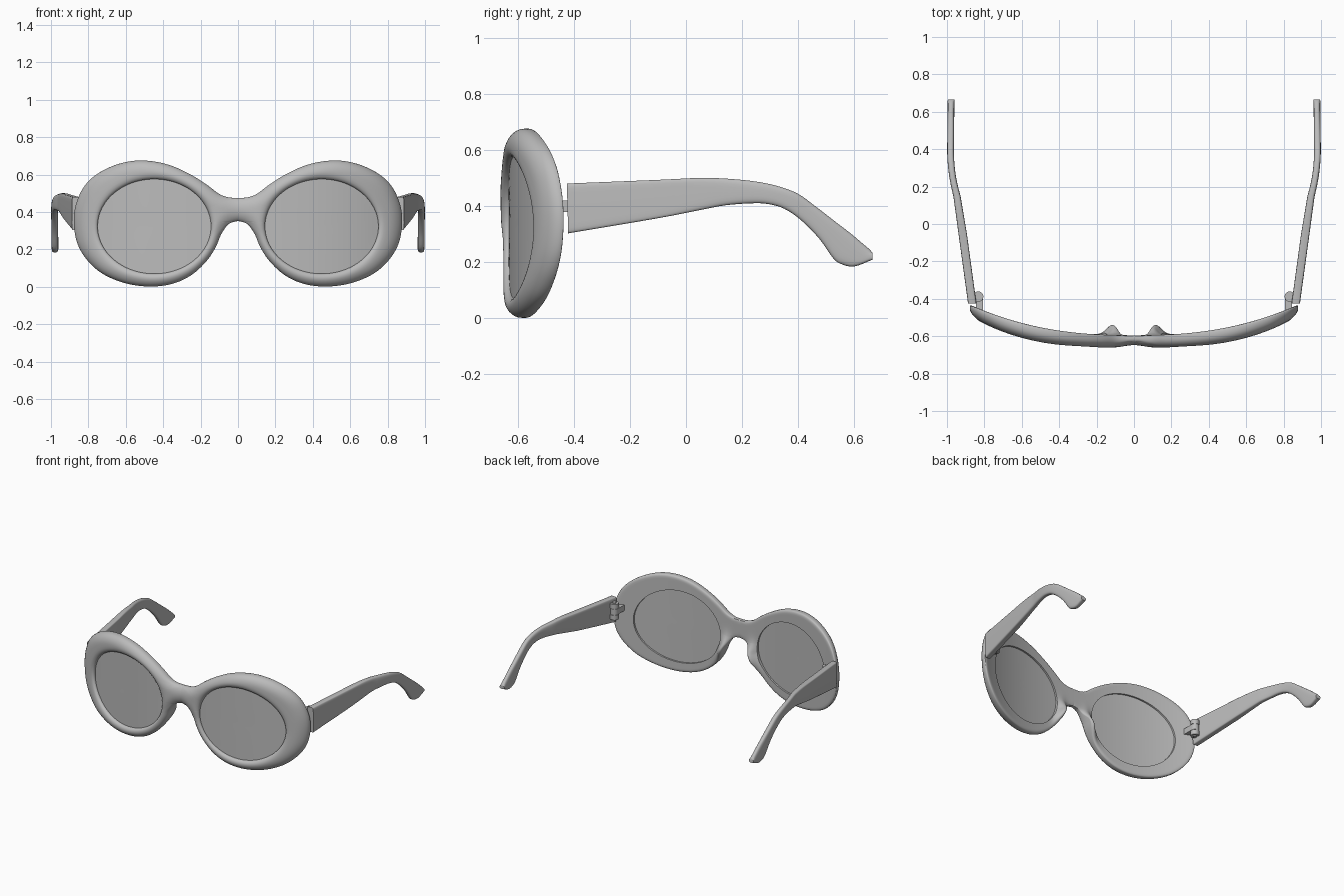
import bpy, bmesh, math
from mathutils import Vector

if "Cube" in bpy.data.objects:
    bpy.data.objects.remove(bpy.data.objects["Cube"])

grey = bpy.data.materials.new("plain grey")
grey.diffuse_color = (0.5, 0.5, 0.5, 1)
grey.use_nodes = True
grey.node_tree.nodes["Principled BSDF"].inputs["Base Color"].default_value = grey.diffuse_color


def make(name, verts, faces, angle=35, mirror=True):
    """Mesh object, smooth with sharp edges kept, mirrored to the left side."""
    me = bpy.data.meshes.new(name)
    bm = bmesh.new()
    vs = [bm.verts.new(v) for v in verts]
    for f in faces:
        bm.faces.new([vs[i] for i in f])
    bmesh.ops.recalc_face_normals(bm, faces=bm.faces[:])
    bm.to_mesh(me)
    bm.free()
    ob = bpy.data.objects.new(name, me)
    bpy.context.collection.objects.link(ob)
    me.materials.append(grey)
    bpy.ops.object.select_all(action='DESELECT')
    ob.select_set(True)
    bpy.context.view_layer.objects.active = ob
    bpy.ops.object.shade_smooth_by_angle(angle=math.radians(angle))
    if mirror:
        m = ob.modifiers.new("mirror", 'MIRROR')
        m.merge_threshold = 0.0005
    return ob


def spline(pts, n):
    """Catmull-Rom curve through points of any dimension."""
    p = [Vector(q) for q in pts]
    p = [2 * p[0] - p[1]] + p + [2 * p[-1] - p[-2]]
    out = []
    for i in range(1, len(p) - 2):
        a, b, c, d = p[i - 1:i + 3]
        for k in range(n):
            t = k / n
            out.append(0.5 * (2 * b + (c - a) * t + (2 * a - 5 * b + 4 * c - d) * t * t
                              + (3 * b - a - 3 * c + d) * t ** 3))
    return out + [p[-2]]


# Wrap curves of the front and back of the frame
def y_front(x):
    return -0.663 + 0.15 * (abs(x) / 0.84) ** 3 + 0.015 * math.exp(-(x / 0.08) ** 2)


def y_back(x):
    return -0.595 + 0.165 * (abs(x) / 0.88) ** 2.4


def rounding(d, r):
    t = max(0.0, 1 - d / r)
    return 1 - math.sqrt(max(0.0, 1 - t * t))


# Frame: one half around a lens opening, ending on the middle of the bridge
C, A, B = Vector((0.4475, 0.3225)), 0.303, 0.253
outline = spline([
    (0, .475), (.05, .478), (.1, .496), (.17, .548), (.25, .598), (.35, .645), (.45, .67),
    (.55, .674), (.65, .653), (.75, .605), (.82, .54), (.86, .46), (.877, .38), (.873, .29),
    (.85, .21), (.80, .135), (.72, .067), (.6, .018), (.47, .001), (.35, .016), (.25, .062),
    (.17, .135), (.12, .21), (.09, .28), (.05, .335), (0, .352)], 5)
outline[0].x = outline[-1].x = 0
centre_line = [Vector((0, .352 + .123 * (.5 - .5 * math.cos(math.pi * k / 9)))) for k in range(1, 9)]
loop = outline + centre_line
n, K = len(loop), 12


def edge_dist(p):
    return min((p - q).length for q in outline)


front, back = [], []
for k in range(K + 1):
    s = .5 - .5 * math.cos(math.pi * k / K)
    for P in loop:
        d = P - C
        I = C + d / math.hypot(d.x / A, d.y / B)
        q = I.lerp(P, s)
        x, z = q
        e, i = edge_dist(q), (q - I).length
        thick = y_back(x) - y_front(x)
        yf = y_front(x) + .65 * thick * rounding(e, .065) + .025 * rounding(i, .04)
        # nose pads swell from the back beside the bridge
        cx = .10 + max(0, .28 - z) * .45
        pad = .055 * math.exp(-((x - cx) / .032) ** 2 - ((z - .25) / .075) ** 2)
        yb = y_back(x) + pad - .15 * thick * rounding(e, .02)
        front.append((x, yf, z))
        back.append((x, yb, z))
rings = front + [v for k in range(K, -1, -1) for v in back[k * n:(k + 1) * n]]
R = 2 * (K + 1)
faces = []
for r in range(R):
    for j in range(n):
        j2, r2 = (j + 1) % n, (r + 1) % R
        if r == K and loop[j].x < 1e-6 and loop[j2].x < 1e-6:
            continue                      # open where the halves join
        faces.append((r * n + j, r * n + j2, r2 * n + j2, r2 * n + j))
make("frame", rings, faces, 50)

# Lenses: curved discs set into the openings
S, L = 64, 8
verts, faces = [], []
for side in (0, 1):
    base = len(verts)
    for k in range(L + 1):
        for j in range(S if k else 1):
            a = 2 * math.pi * j / S
            x = C.x + A * 1.012 * k / L * math.cos(a)
            z = C.y + B * 1.012 * k / L * math.sin(a)
            verts.append((x, y_back(x) - .012 if side else y_front(x) + .029, z))
    for j in range(S):
        j2 = (j + 1) % S
        faces.append((base, base + 1 + j, base + 1 + j2))
        for k in range(L - 1):
            o = base + 1 + k * S
            faces.append((o + j, o + j2, o + S + j2, o + S + j))
o, o2 = 1 + (L - 1) * S, len(verts) - S
faces += [(o + j, o + (j + 1) % S, o2 + (j + 1) % S, o2 + j) for j in range(S)]
make("lens", verts, faces)

# Temple arms: stations of (top y, top z, bottom y, bottom z)
stations = spline([
    (-.425, .48, -.42, .302), (-.1, .493, -.1, .356), (.05, .5, .05, .385), (.15, .497, .14, .402),
    (.25, .487, .23, .409), (.33, .470, .29, .407), (.40, .443, .35, .390), (.46, .40, .41, .349),
    (.53, .346, .475, .283), (.59, .30, .525, .213), (.63, .266, .555, .192),
    (.655, .245, .60, .184), (.665, .232, .665, .208)], 4)


def arm_x(y):
    """Outer side of the arm, easing from splayed to straight."""
    if y < 0.15:
        return .888 + .137 * (y + .42)
    t = min(1, (y - .15) / .25)
    return .966 + .033 * (1 - (1 - t) ** 2) - .012 * max(0, y - .4)


M = 24
verts, faces = [], []
for ty, tz, by, bz in stations:
    # squarish section at the hinge, rounder toward the ear tip
    t = min(1, max(0, (ty + .05) / .3))
    power = .25 + .35 * t
    w = .045 - .009 * t
    for j in range(M):
        a = 2 * math.pi * (j + .5) / M
        c, s = math.cos(a), math.sin(a)
        u = math.copysign(abs(c) ** power, c)
        v = .5 + .5 * math.copysign(abs(s) ** power, s)
        y, z = by + (ty - by) * v, bz + (tz - bz) * v
        verts.append((arm_x(y) - w / 2 + u * w / 2, y, z))
N = len(stations)
for r in range(N - 1):
    for j in range(M):
        j2 = (j + 1) % M
        faces.append((r * M + j, r * M + j2, (r + 1) * M + j2, (r + 1) * M + j))
faces += [tuple(range(M)), tuple(range((N - 1) * M, N * M))]
make("temple_arm", verts, faces, 40)


# Hinges: knuckles on a pin, with a leaf to the frame and a leaf to the arm
def prism(name, outline2d, z0, z1):
    m = len(outline2d)
    vs = [(x, y, z) for z in (z0, z1) for x, y in outline2d]
    fs = [tuple(range(m)), tuple(range(m, 2 * m))]
    fs += [(j, (j + 1) % m, m + (j + 1) % m, m + j) for j in range(m)]
    return make(name, vs, fs)


def circle(r):
    return [(.833 + r * math.cos(math.tau * j / 20), -.388 + r * math.sin(math.tau * j / 20))
            for j in range(20)]


prism("hinge_upper_knuckle", circle(.028), .422, .455)
prism("hinge_middle_knuckle", circle(.027), .379, .420)
prism("hinge_lower_knuckle", circle(.028), .344, .377)
prism("hinge_pin", circle(.013), .338, .461)
prism("hinge_frame_leaf", [(.806, -.47), (.845, -.47), (.845, -.39), (.806, -.39)], .379, .420)
for label, z in (("upper", .422), ("lower", .344)):
    prism("hinge_arm_leaf_" + label, [(.833, -.412), (.87, -.412), (.87, -.365), (.833, -.365)], z, z + .033)
